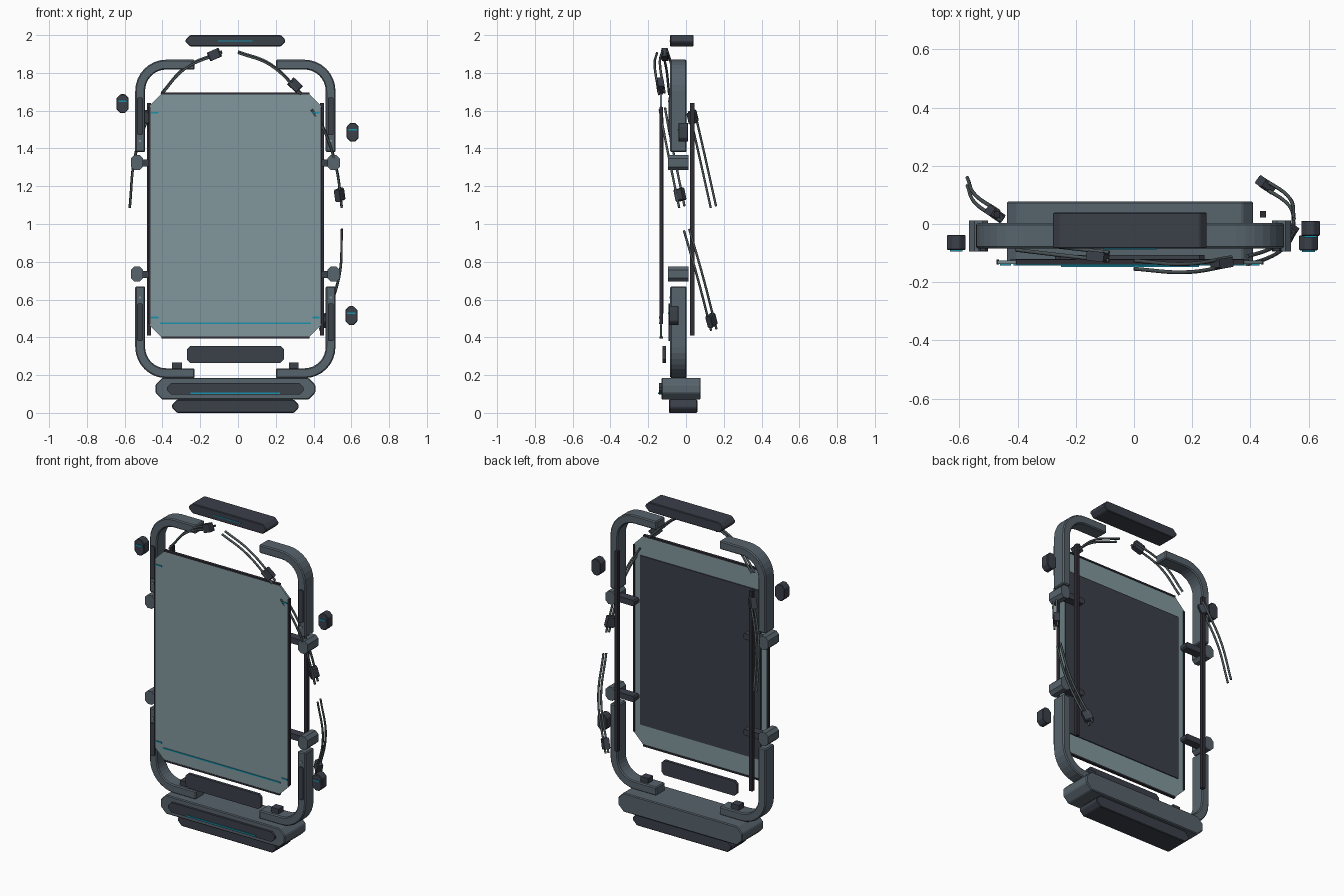
import bpy, bmesh, math
from mathutils import Vector

if "Cube" in bpy.data.objects:
    bpy.data.objects.remove(bpy.data.objects["Cube"])

CX = -0.014  # middle of the frame


def material(name, r, g, b):
    m = bpy.data.materials.new(name)
    m.use_nodes = True
    m.diffuse_color = (r, g, b, 1)
    m.node_tree.nodes["Principled BSDF"].inputs["Base Color"].default_value = (r, g, b, 1)
    return m


GLASS = material("pale teal glass", 0.22, 0.31, 0.335)
METAL = material("slate metal", 0.095, 0.125, 0.15)
DARK = material("dark casing", 0.043, 0.05, 0.066)
TRIM = material("black trim", 0.028, 0.026, 0.036)
CYAN = material("cyan light", 0.01, 0.29, 0.42)
CABLE = material("grey cable", 0.07, 0.09, 0.095)


def finish(name, bm, mat, bevel=0):
    bmesh.ops.recalc_face_normals(bm, faces=bm.faces)
    mesh = bpy.data.meshes.new(name)
    bm.to_mesh(mesh)
    bm.free()
    mesh.materials.append(mat)
    ob = bpy.data.objects.new(name, mesh)
    bpy.context.collection.objects.link(ob)
    if bevel:
        mod = ob.modifiers.new("soft edges", "BEVEL")
        mod.width = bevel
        mod.segments = 1
    return ob


def plate(name, x, z, y, mat, cut=0, bevel=0):
    """Block spanning x, z and y ranges; cut chamfers the four corners seen from the front."""
    (x0, x1), (z0, z1), (y0, y1) = sorted(x), z, y
    c = cut
    if c:
        pts = [(x0 + c, z0), (x1 - c, z0), (x1, z0 + c), (x1, z1 - c),
               (x1 - c, z1), (x0 + c, z1), (x0, z1 - c), (x0, z0 + c)]
    else:
        pts = [(x0, z0), (x1, z0), (x1, z1), (x0, z1)]
    bm = bmesh.new()
    face = bm.faces.new([bm.verts.new((px, y0, pz)) for px, pz in pts])
    ext = bmesh.ops.extrude_face_region(bm, geom=[face])
    moved = [v for v in ext["geom"] if isinstance(v, bmesh.types.BMVert)]
    bmesh.ops.translate(bm, verts=moved, vec=(0, y1 - y0, 0))
    return finish(name, bm, mat, bevel)


def centred(half):
    return (CX - half, CX + half)


def bracket(name, s, z_end, z_edge):
    """Square-section corner of the frame, from a side post round to the top or bottom."""
    up = 1 if z_edge > z_end else -1
    outer, width, radius, tip = 0.53, 0.052, 0.165, 0.215
    stations = [((outer, z_end), (outer - width, z_end))]
    for i in range(9):
        a = math.pi / 2 * i / 8
        ring = []
        for r in (radius, radius - width):
            ring.append((outer - radius + r * math.cos(a),
                         z_edge - up * (radius - r * math.sin(a))))
        stations.append(tuple(ring))
    stations.append(((tip, z_edge), (tip, z_edge - up * width)))
    bm = bmesh.new()
    rings = []
    for o, n in stations:
        rings.append([bm.verts.new((CX + s * d, y, z))
                      for (d, z), y in ((o, -0.084), (o, 0.003), (n, 0.003), (n, -0.084))])
    for a, b in zip(rings, rings[1:]):
        for i in range(4):
            j = (i + 1) % 4
            bm.faces.new((a[i], a[j], b[j], b[i]))
    bm.faces.new(rings[0])
    bm.faces.new(rings[-1])
    return finish(name, bm, METAL, 0.006)


def cable(name, points, plug=None):
    """Twin tubes through the points, with a plug placed part way along."""
    pts = [Vector(p) for p in points]
    for k, off in enumerate((-0.014, 0.014)):
        cu = bpy.data.curves.new(name, "CURVE")
        cu.dimensions = "3D"
        cu.bevel_depth = 0.0065
        cu.bevel_resolution = 1
        cu.resolution_u = 8
        cu.use_fill_caps = True
        sp = cu.splines.new("BEZIER")
        sp.bezier_points.add(len(pts) - 1)
        for bp, p in zip(sp.bezier_points, pts):
            bp.co = p + Vector((0, off, off * 0.3))
            bp.handle_left_type = bp.handle_right_type = "AUTO"
        cu.materials.append(CABLE)
        bpy.context.collection.objects.link(bpy.data.objects.new(f"{name}_{k + 1}", cu))
    if plug:
        at, along = Vector(plug), pts[-1] - pts[-2]
        if (at - pts[0]).length < (at - pts[-1]).length:
            along = pts[1] - pts[0]
        ob = plate(name + "_plug", (-0.017, 0.017), (-0.033, 0.033), (-0.024, 0.024), DARK, 0.006)
        ob.location = at
        ob.rotation_euler = along.to_track_quat("Z", "Y").to_euler()


# Screen with dark backing and edge trim
plate("screen", centred(0.455), (0.4, 1.69), (-0.138, -0.126), GLASS, 0.065)
plate("screen_backing", centred(0.41), (0.525, 1.565), (-0.127, -0.12), DARK)
for label, z in (("top", 1.69), ("bottom", 0.4)):
    plate(f"screen_trim_{label}", centred(0.392), (z - 0.005, z + 0.005), (-0.14, -0.122), TRIM)
plate("screen_light", centred(0.4), (0.471, 0.479), (-0.142, -0.136), CYAN)

# Base, foot and header
plate("base", centred(0.423), (0.07, 0.186), (-0.13, 0.078), METAL, 0.036, 0.005)
plate("base_panel", centred(0.362), (0.097, 0.157), (-0.143, -0.125), DARK, 0.022)
plate("base_light", centred(0.237), (0.101, 0.109), (-0.147, -0.14), CYAN)
plate("foot", centred(0.335), (0, 0.07), (-0.09, 0.06), DARK, 0.026, 0.004)
plate("name_plate", centred(0.257), (0.265, 0.355), (-0.125, -0.107), DARK, 0.018)
plate("header", centred(0.264), (1.94, 2.0), (-0.084, 0.04), DARK, 0.024, 0.004)
plate("header_light", centred(0.092), (1.966, 1.971), (-0.087, -0.082), CYAN)

# Parts repeated on both sides
for side, s in (("left", 1), ("right", -1)):
    def span(a, b):
        return (CX + s * a, CX + s * b)
    bracket(f"upper_frame_{side}", s, 1.38, 1.87)
    bracket(f"lower_frame_{side}", s, 0.67, 0.184)
    plate(f"rear_rail_{side}", span(0.447, 0.468), (0.41, 1.64), (0.022, 0.045), TRIM)
    plate(f"screen_trim_{side}", span(0.45, 0.459), (0.47, 1.62), (-0.14, -0.122), TRIM)
    plate(f"frame_foot_{side}", span(0.283, 0.335), (0.22, 0.266), (-0.065, -0.015), DARK)
    for level, z in (("upper", 1.57), ("lower", 0.48)):
        plate(f"{level}_slot_{side}", span(0.49, 0.52), (z - 0.1, z + 0.1), (-0.093, -0.08), DARK, 0.006)
    for level, z in (("upper", 1.44), ("lower", 0.61)):
        plate(f"{level}_stud_{side}", span(0.499, 0.511), (z - 0.005, z + 0.005), (-0.088, -0.082), GLASS)
    for level, z in (("upper", 1.59), ("lower", 0.505)):
        plate(f"{level}_tick_{side}", span(0.408, 0.446), (z - 0.004, z + 0.004), (-0.142, -0.136), CYAN)
    for level, z in (("upper", 1.325), ("lower", 0.735)):
        plate(f"{level}_clamp_{side}", span(0.488, 0.553), (z - 0.04, z + 0.04), (-0.095, 0.012), METAL, 0.018)
        plate(f"{level}_arm_{side}", span(0.37, 0.5), (z - 0.02, z + 0.016), (-0.055, -0.005), DARK, 0.008)

# Floating pods, each with a light strip
for name, x, z, y in (("right_pod", -0.611, 1.637, -0.063),
                      ("upper_left_pod", 0.607, 1.486, -0.015),
                      ("lower_left_pod", 0.6, 0.515, -0.065)):
    plate(name, (x - 0.032, x + 0.032), (z - 0.05, z + 0.05), (y - 0.026, y + 0.026), DARK, 0.02, 0.003)
    plate(name + "_light", (x - 0.022, x + 0.022), (z + 0.008, z + 0.016), (y - 0.031, y - 0.024), CYAN)

# Loose twin cables
cable("top_right_cable", [(-0.405, -0.075, 1.69), (-0.28, -0.09, 1.825), (-0.085, -0.112, 1.91)],
      (-0.125, -0.112, 1.897))
cable("top_left_cable", [(0, -0.14, 1.91), (0.17, -0.152, 1.845), (0.335, -0.128, 1.69)],
      (0.302, -0.136, 1.735))
cable("upper_left_cable", [(0.39, -0.125, 1.61), (0.455, -0.105, 1.5), (0.52, -0.065, 1.3), (0.549, -0.022, 1.09)],
      (0.538, -0.032, 1.155))
cable("lower_left_cable", [(0.55, 0.003, 0.97), (0.535, 0.075, 0.72), (0.435, 0.147, 0.44)],
      (0.453, 0.135, 0.49))
cable("upper_right_cable", [(-0.465, 0.03, 1.6), (-0.545, 0.085, 1.36), (-0.573, 0.145, 1.09)],
      (-0.478, 0.035, 1.565))
